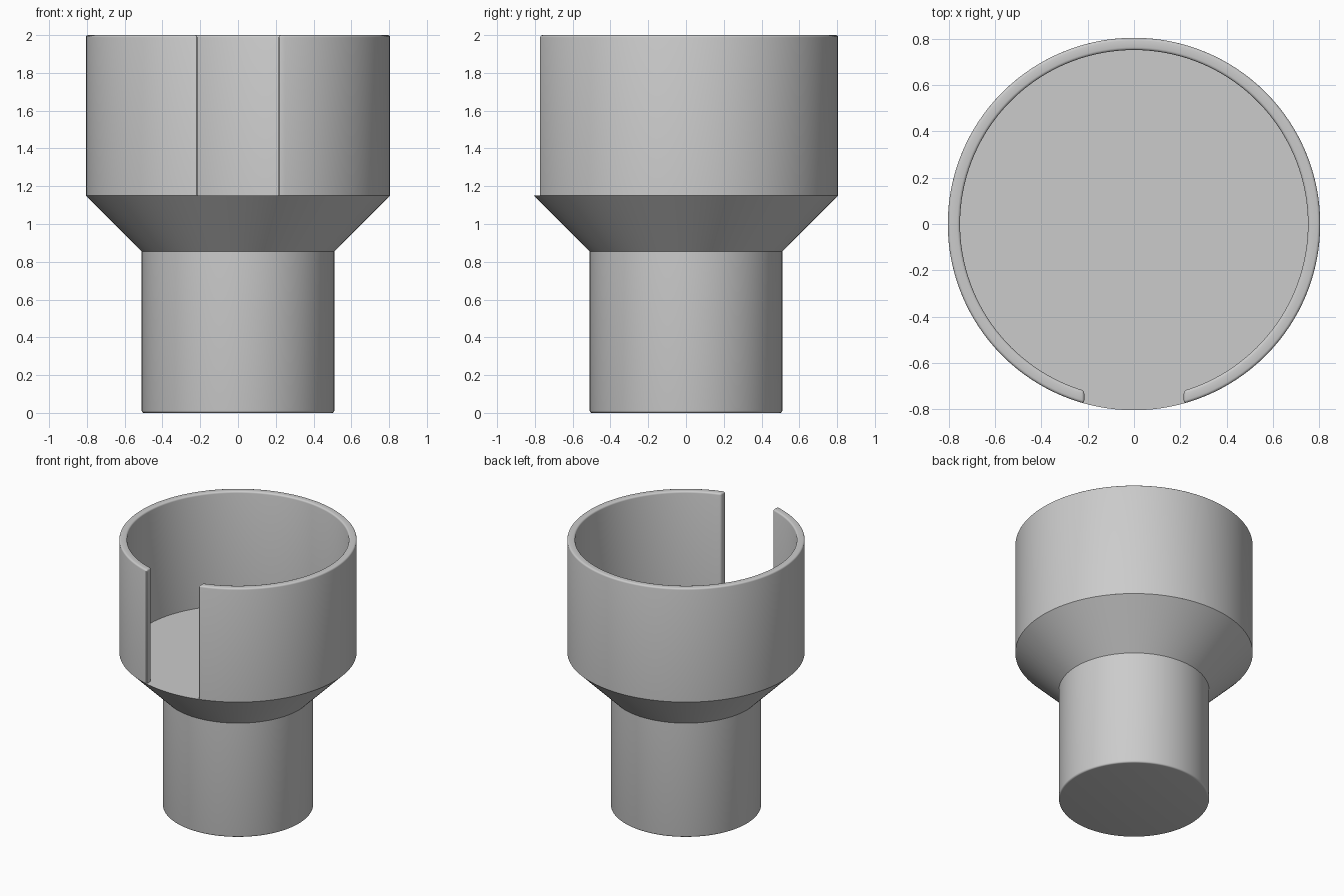
import bpy, bmesh
from math import asin, sin, cos, pi, radians

SEGMENTS = 128
R_OUT, R_IN, R_STEM = 0.805, 0.752, 0.51
Z_STEM, Z_FLOOR, Z_TOP = 0.855, 1.15, 2.0
GAP, ROUND = 0.215, 0.012

cube = bpy.data.objects.get("Cube")
if cube:
    bpy.data.objects.remove(cube, do_unlink=True)

grey = bpy.data.materials.new("plain grey")
grey.use_nodes = True
grey.diffuse_color = (0.6, 0.6, 0.6, 1)
grey.node_tree.nodes["Principled BSDF"].inputs["Base Color"].default_value = grey.diffuse_color


def finish(bm, name):
    """Turn the bmesh into a smooth-shaded object with crisp edges."""
    bmesh.ops.recalc_face_normals(bm, faces=bm.faces)
    mesh = bpy.data.meshes.new(name)
    bm.to_mesh(mesh)
    bm.free()
    mesh.materials.append(grey)
    obj = bpy.data.objects.new(name, mesh)
    bpy.context.collection.objects.link(obj)
    bpy.ops.object.select_all(action="DESELECT")
    obj.select_set(True)
    bpy.context.view_layer.objects.active = obj
    bpy.ops.object.shade_smooth_by_angle(angle=radians(35))


# Solid stem flaring out to the floor of the cup
bm = bmesh.new()
edge = [(R_STEM - ROUND * (1 - sin(a)), ROUND * (1 - cos(a)))
        for a in (i * pi / 8 for i in range(5))]
rings = []
for r, z in edge + [(R_STEM, Z_STEM), (R_OUT, Z_FLOOR)]:
    rings.append([bm.verts.new((r * sin(t), -r * cos(t), z))
                  for t in (2 * pi * i / SEGMENTS for i in range(SEGMENTS))])
for low, high in zip(rings, rings[1:]):
    for i in range(SEGMENTS):
        j = (i + 1) % SEGMENTS
        bm.faces.new((low[i], low[j], high[j], high[i]))
bm.faces.new(rings[0])
bm.faces.new(rings[-1])
finish(bm, "stem_and_floor")

# Cup wall: a C-shaped band, open at the front with straight slot sides
bm = bmesh.new()
sections = []
for i in range(SEGMENTS + 1):
    section = []
    for r, z in ((R_IN, Z_FLOOR), (R_OUT, Z_FLOOR), (R_OUT, Z_TOP), (R_IN, Z_TOP)):
        start = asin(GAP / r)
        t = start + (2 * pi - 2 * start) * i / SEGMENTS
        section.append(bm.verts.new((r * sin(t), -r * cos(t), z)))
    sections.append(section)
for a, b in zip(sections, sections[1:]):
    for k in range(4):
        m = (k + 1) % 4
        bm.faces.new((a[k], a[m], b[m], b[k]))
bm.faces.new(sections[0])
bm.faces.new(sections[-1])
bmesh.ops.recalc_face_normals(bm, faces=bm.faces)

# Round the rim and slot edges, leaving the seam with the floor sharp
soft = [e for e in bm.edges if e.calc_face_angle(0) > radians(40)
        and max(v.co.z for v in e.verts) > Z_FLOOR + ROUND]
bmesh.ops.bevel(bm, geom=soft, offset=ROUND, segments=3, profile=0.5,
                affect="EDGES", clamp_overlap=True)
finish(bm, "cup_wall")
